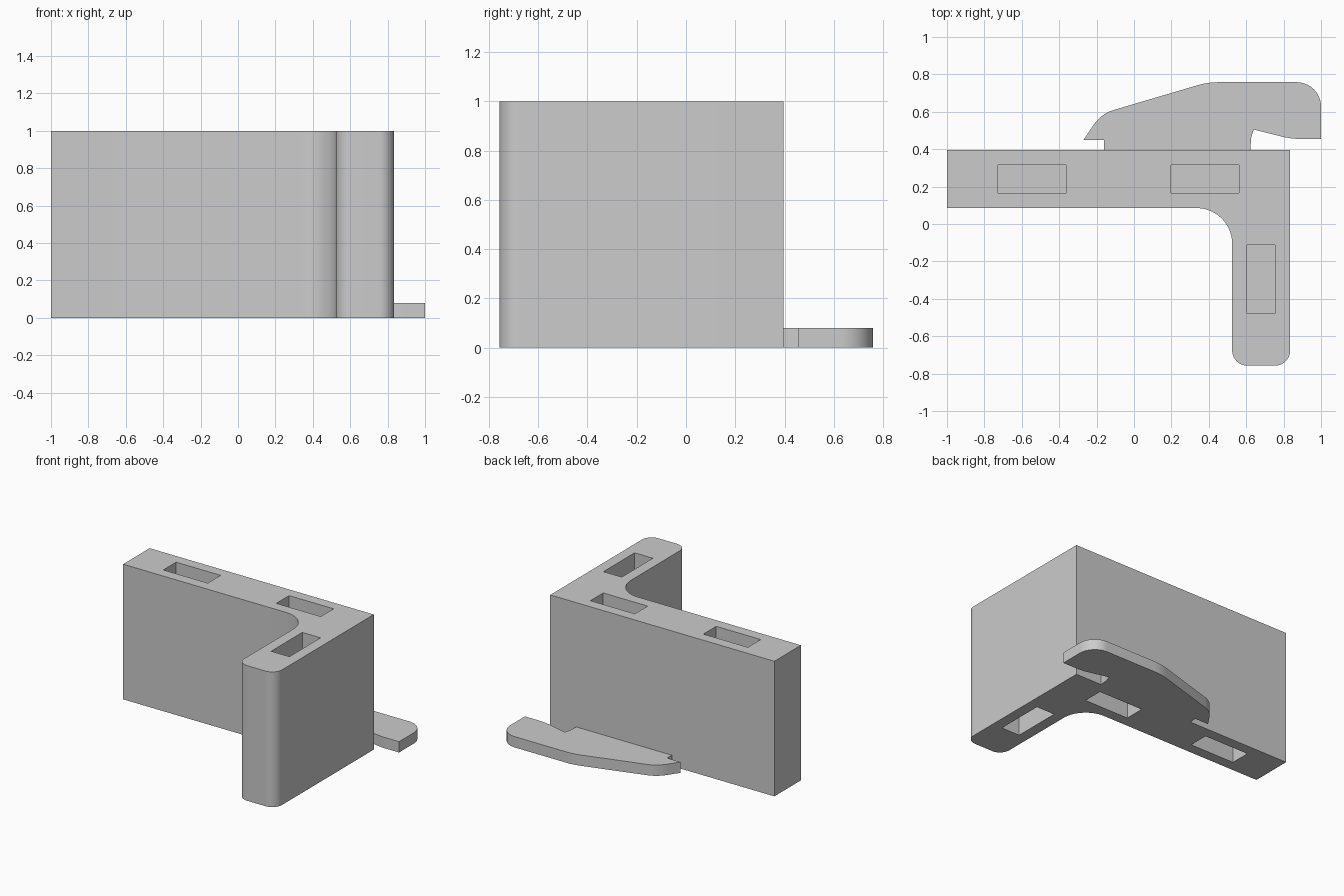
import bpy, bmesh
from math import radians, tan
from mathutils import Vector

if "Cube" in bpy.data.objects:
    bpy.data.objects.remove(bpy.data.objects["Cube"], do_unlink=True)

# Single grey material
GREY = (0.6, 0.6, 0.6, 1.0)
grey = bpy.data.materials.new("plain_grey")
grey.use_nodes = True
grey.diffuse_color = GREY
grey.node_tree.nodes["Principled BSDF"].inputs["Base Color"].default_value = GREY


def rounded_outline(corners, steps=12):
    """Replace each (x, y, radius) corner by a tangent arc."""
    outline = []
    for i, (x, y, radius) in enumerate(corners):
        p = Vector((x, y))
        if not radius:
            outline.append(p)
            continue
        before = (Vector(corners[i - 1][:2]) - p).normalized()
        after = (Vector(corners[(i + 1) % len(corners)][:2]) - p).normalized()
        tangent = radius / tan(before.angle(after) / 2)
        middle = (before + after).normalized()
        centre = p + middle * (tangent / middle.dot(before))
        a = p + before * tangent - centre
        b = p + after * tangent - centre
        for k in range(steps + 1):
            spoke = a.lerp(b, k / steps).normalized()
            outline.append(centre + spoke * radius)
    return outline


def add_object(name, bm):
    bmesh.ops.recalc_face_normals(bm, faces=bm.faces)
    mesh = bpy.data.meshes.new(name)
    bm.to_mesh(mesh)
    bm.free()
    mesh.materials.append(grey)
    obj = bpy.data.objects.new(name, mesh)
    bpy.context.collection.objects.link(obj)
    return obj


def prism(bm, outline, low, high):
    """Closed solid: bottom cap, top cap and side walls."""
    bottom = [bm.verts.new((x, y, low)) for x, y in outline]
    top = [bm.verts.new((x, y, high)) for x, y in outline]
    bm.faces.new(bottom[::-1])
    bm.faces.new(top)
    for i in range(len(outline)):
        bm.faces.new((bottom[i - 1], bottom[i], top[i], top[i - 1]))


def activate(obj):
    bpy.ops.object.select_all(action="DESELECT")
    obj.select_set(True)
    bpy.context.view_layer.objects.active = obj


# L-shaped block with an inner fillet and a rounded leg end
bm = bmesh.new()
prism(bm, rounded_outline([
    (-1, 0.085, 0), (0.525, 0.085, 0.19), (0.525, -0.757, 0.08),
    (0.835, -0.757, 0.08), (0.835, 0.395, 0), (-1, 0.395, 0)]), 0, 1)
block = add_object("corner_block", bm)

# Rectangular pockets sunk into the top and the underside
DEPTH = 0.25
bm = bmesh.new()
for x, y, w, d in [(-0.545, 0.24, 0.365, 0.15), (0.38, 0.24, 0.365, 0.15),
                   (0.68, -0.295, 0.15, 0.365)]:
    rect = [(x + sx * w / 2, y + sy * d / 2)
            for sx, sy in ((-1, -1), (1, -1), (1, 1), (-1, 1))]
    prism(bm, rect, -0.1, DEPTH)
    prism(bm, rect, 1 - DEPTH, 1.1)
cutter = add_object("pocket_cutter", bm)
cutter.hide_render = True
activate(block)
cut = block.modifiers.new("pockets", "BOOLEAN")
cut.operation = "DIFFERENCE"
cut.solver = "EXACT"
cut.object = cutter
bpy.ops.object.modifier_apply(modifier=cut.name)
bpy.data.objects.remove(cutter, do_unlink=True)

# Thin hooked plate on the back
bm = bmesh.new()
prism(bm, rounded_outline([
    (-0.16, 0.395, 0), (0.622, 0.395, 0), (0.626, 0.46, 0), (0.64, 0.505, 0),
    (0.84, 0.455, 0.4), (1, 0.455, 0), (1, 0.758, 0.13), (0.395, 0.758, 0.4),
    (-0.175, 0.59, 0.2), (-0.27, 0.45, 0), (-0.16, 0.45, 0)]), 0, 0.08)
hook = add_object("hook_plate", bm)

for obj in (block, hook):
    activate(obj)
    bpy.ops.object.shade_smooth_by_angle(angle=radians(30))
